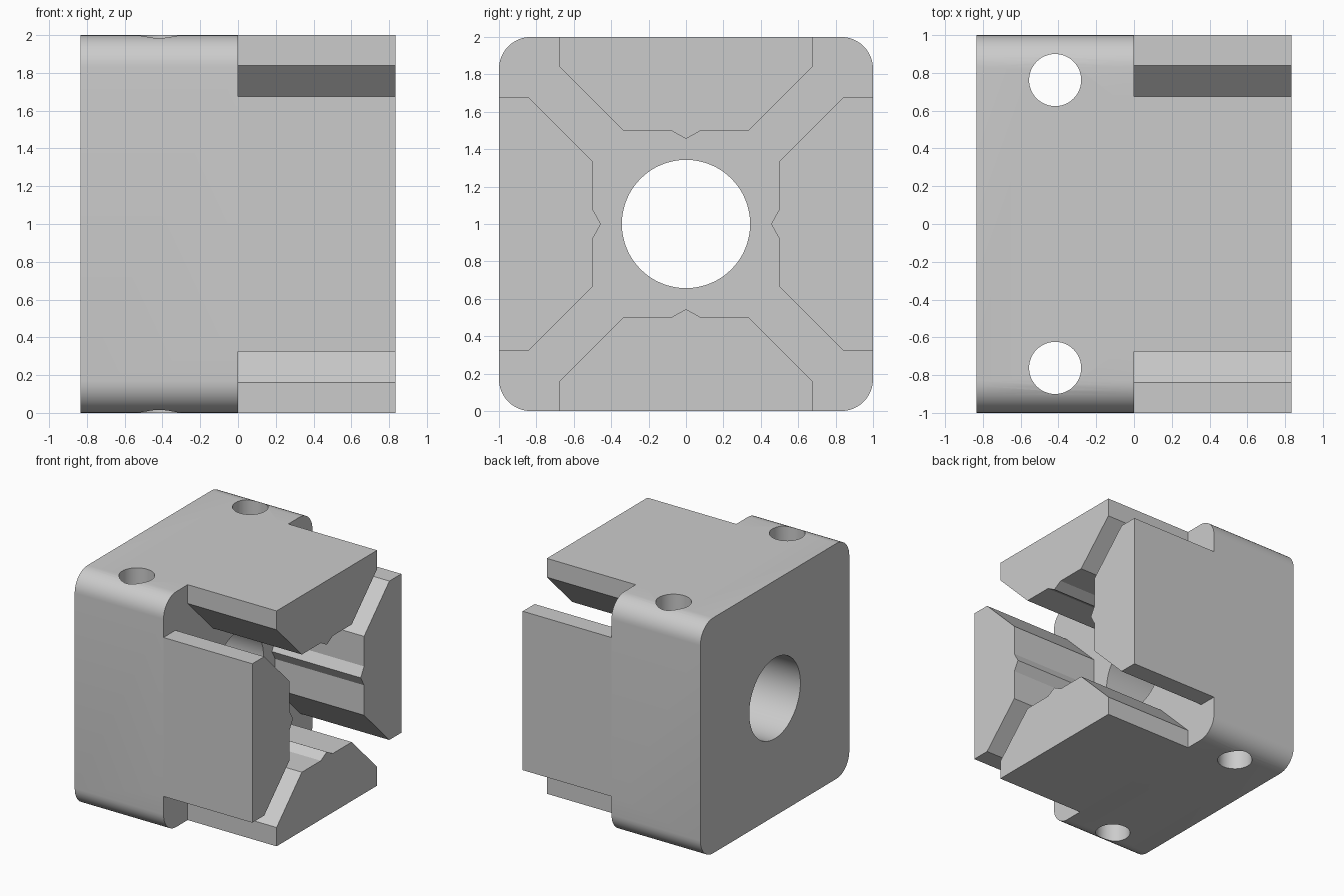
import bpy, bmesh, math
from mathutils import Matrix, Vector

cube = bpy.data.objects.get("Cube")
if cube:
    bpy.data.objects.remove(cube, do_unlink=True)

HALF_LEN = 0.835    # half length along x
SIDE = 1.0          # half width and half height
CORNER = 0.17       # radius of the long edges
MID = Vector((0, 0, 1))

metal = bpy.data.materials.new("plain grey")
metal.use_nodes = True
GREY = (0.6, 0.6, 0.6, 1)
metal.diffuse_color = GREY
metal.node_tree.nodes["Principled BSDF"].inputs["Base Color"].default_value = GREY


def prism(name, profile, x0, x1, turn=0.0):
    """Extrude a (y, z) profile along x, turned about the central axis."""
    bm = bmesh.new()
    face = bm.faces.new([bm.verts.new((x0, y, z)) for y, z in profile])
    out = bmesh.ops.extrude_face_region(bm, geom=[face])
    moved = [v for v in out["geom"] if isinstance(v, bmesh.types.BMVert)]
    bmesh.ops.translate(bm, verts=moved, vec=(x1 - x0, 0, 0))
    bmesh.ops.recalc_face_normals(bm, faces=bm.faces)
    bm.transform(Matrix.Translation(MID) @ Matrix.Rotation(turn, 4, "X"))
    return add_object(name, bm)


def drill(name, radius, length, matrix, segments):
    bm = bmesh.new()
    bmesh.ops.create_cone(bm, cap_ends=True, segments=segments, radius1=radius,
                          radius2=radius, depth=length, matrix=matrix)
    return add_object(name, bm)


def add_object(name, bm):
    mesh = bpy.data.meshes.new(name)
    bm.to_mesh(mesh)
    bm.free()
    mesh.materials.append(metal)
    obj = bpy.data.objects.new(name, mesh)
    bpy.context.collection.objects.link(obj)
    return obj


def combine(target, tool, operation):
    """Apply a boolean, then discard the tool."""
    mod = target.modifiers.new(tool.name, "BOOLEAN")
    mod.object, mod.operation, mod.solver = tool, operation, "EXACT"
    graph = bpy.context.evaluated_depsgraph_get()
    mesh = bpy.data.meshes.new_from_object(target.evaluated_get(graph))
    target.modifiers.clear()
    target.data = mesh
    bpy.data.objects.remove(tool, do_unlink=True)


# Block with rounded long edges
STEPS = 10
outline = []
for quarter in range(4):
    middle = math.radians(45 + 90 * quarter)
    cy = math.copysign(SIDE - CORNER, math.cos(middle))
    cz = math.copysign(SIDE - CORNER, math.sin(middle))
    for i in range(STEPS + 1):
        a = math.radians(90) * (quarter + i / STEPS)
        outline.append((cy + CORNER * math.cos(a), cz + CORNER * math.sin(a)))
body = prism("jaw_block", outline, -HALF_LEN, 0)

# Four jaws, each with a small central ridge
half = [(0.675, SIDE), (0.675, 0.84), (0.335, 0.5), (0.08, 0.5)]
jaw = half + [(0, 0.455)] + [(-y, z) for y, z in reversed(half)]
for k in range(4):
    combine(body, prism("jaw", jaw, -0.1, HALF_LEN, k * math.pi / 2), "UNION")

# Central bore and two vertical bolt holes
bore_axis = Matrix.Translation(MID) @ Matrix.Rotation(math.pi / 2, 4, "Y")
combine(body, drill("bore", 0.343, 3, bore_axis, 64), "DIFFERENCE")
for side in (-1, 1):
    place = Matrix.Translation((-HALF_LEN / 2, side * 0.762, 1))
    combine(body, drill("bolt_hole", 0.138, 3, place, 48), "DIFFERENCE")

bpy.context.view_layer.objects.active = body
body.select_set(True)
bpy.ops.object.shade_smooth_by_angle(angle=math.radians(25))
